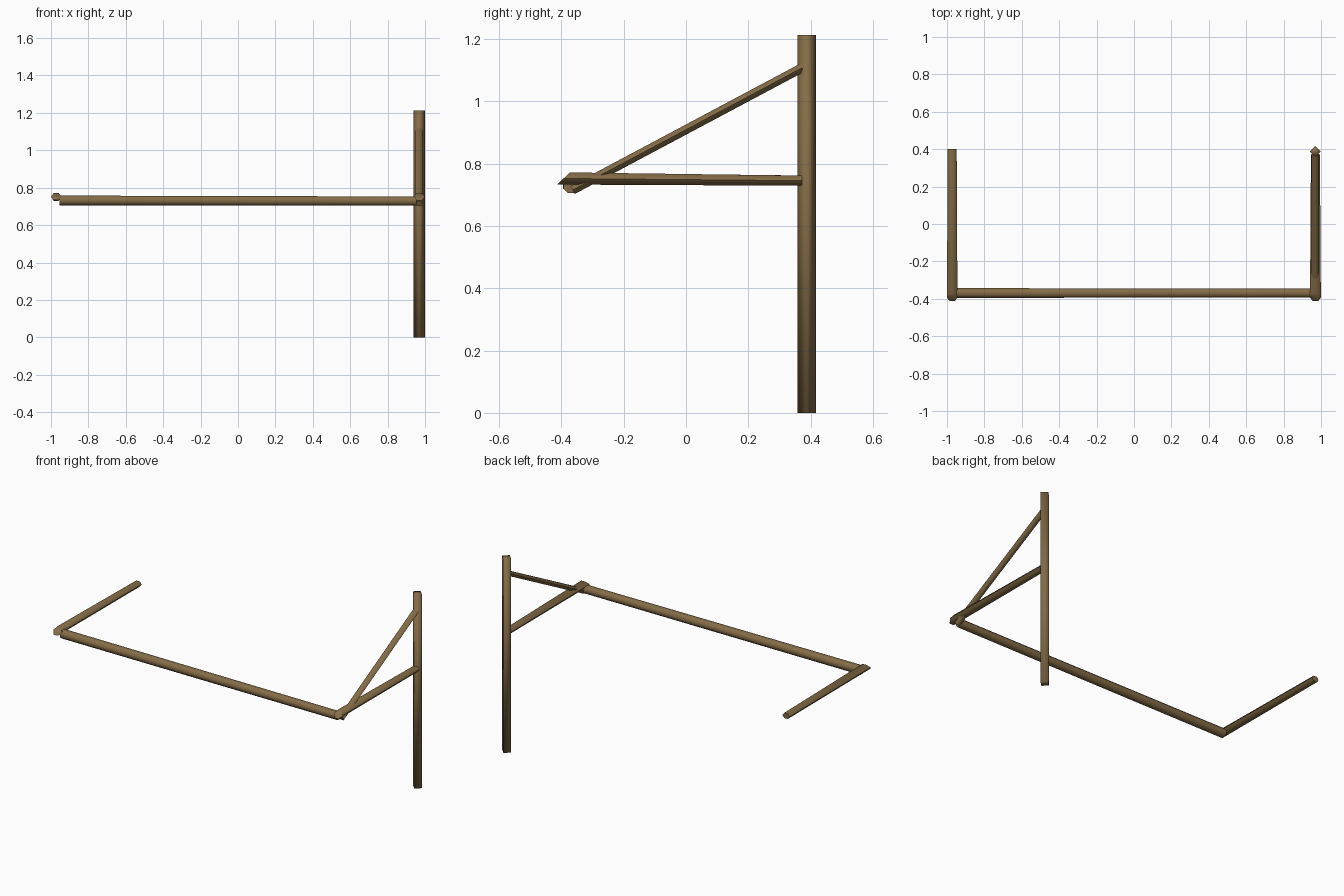
import bpy, bmesh, math
from mathutils import Vector

if "Cube" in bpy.data.objects:
    bpy.data.objects.remove(bpy.data.objects["Cube"])

wood = bpy.data.materials.new("brown wood")
wood.diffuse_color = (0.23, 0.15, 0.062, 1)
wood.use_nodes = True
wood.node_tree.nodes["Principled BSDF"].inputs["Base Color"].default_value = wood.diffuse_color


def pole(name, a, b, r1, r2, sides, turn=0.0, flat=1.0, slant=0.0, smooth=40):
    """Tapered pole from a to b; slant pushes the underside of the first end forward."""
    a, b = Vector(a), Vector(b)
    d = (b - a).normalized()
    ref = Vector((1, 0, 0)) if abs(d.x) < 0.9 else Vector((0, 1, 0))
    u = (ref - d * ref.dot(d)).normalized()
    v = d.cross(u)
    if v.z < 0:
        v = -v
    bm = bmesh.new()
    rings = []
    for p, r, s in ((a, r1, slant), (b, r2, 0)):
        ring = []
        for i in range(sides):
            t = turn + 2 * math.pi * i / sides
            h = math.sin(t) * r * flat
            ring.append(bm.verts.new(p + u * math.cos(t) * r + v * h + d * h * s))
        rings.append(ring)
    for i in range(sides):
        j = (i + 1) % sides
        bm.faces.new((rings[0][i], rings[0][j], rings[1][j], rings[1][i]))
    bm.faces.new(rings[0])
    bm.faces.new(rings[1])
    bmesh.ops.recalc_face_normals(bm, faces=bm.faces)
    me = bpy.data.meshes.new(name)
    bm.to_mesh(me)
    bm.free()
    me.materials.append(wood)
    ob = bpy.data.objects.new(name, me)
    bpy.context.collection.objects.link(ob)
    bpy.context.view_layer.objects.active = ob
    ob.select_set(True)
    bpy.ops.object.shade_smooth_by_angle(angle=math.radians(smooth))
    ob.select_set(False)


# Upright post
pole("post", (0.969, 0.387, 0), (0.969, 0.387, 1.213), 0.030, 0.030, 4, smooth=95)
# Side rails with slanted front ends
pole("left_rail", (-0.972, -0.393, 0.752), (-0.972, 0.402, 0.745),
     0.028, 0.024, 6, flat=0.78, slant=1.0, smooth=65)
pole("right_rail", (0.970, -0.393, 0.752), (0.970, 0.372, 0.745),
     0.029, 0.024, 6, flat=0.78, slant=1.0, smooth=65)
# Front rail
pole("front_rail", (-0.955, -0.369, 0.732), (0.955, -0.369, 0.729),
     0.028, 0.026, 8, turn=math.pi / 8, smooth=65)
# Diagonal brace
pole("brace", (0.969, -0.364, 0.715), (0.969, 0.372, 1.107),
     0.021, 0.021, 6, flat=0.8, smooth=65)
